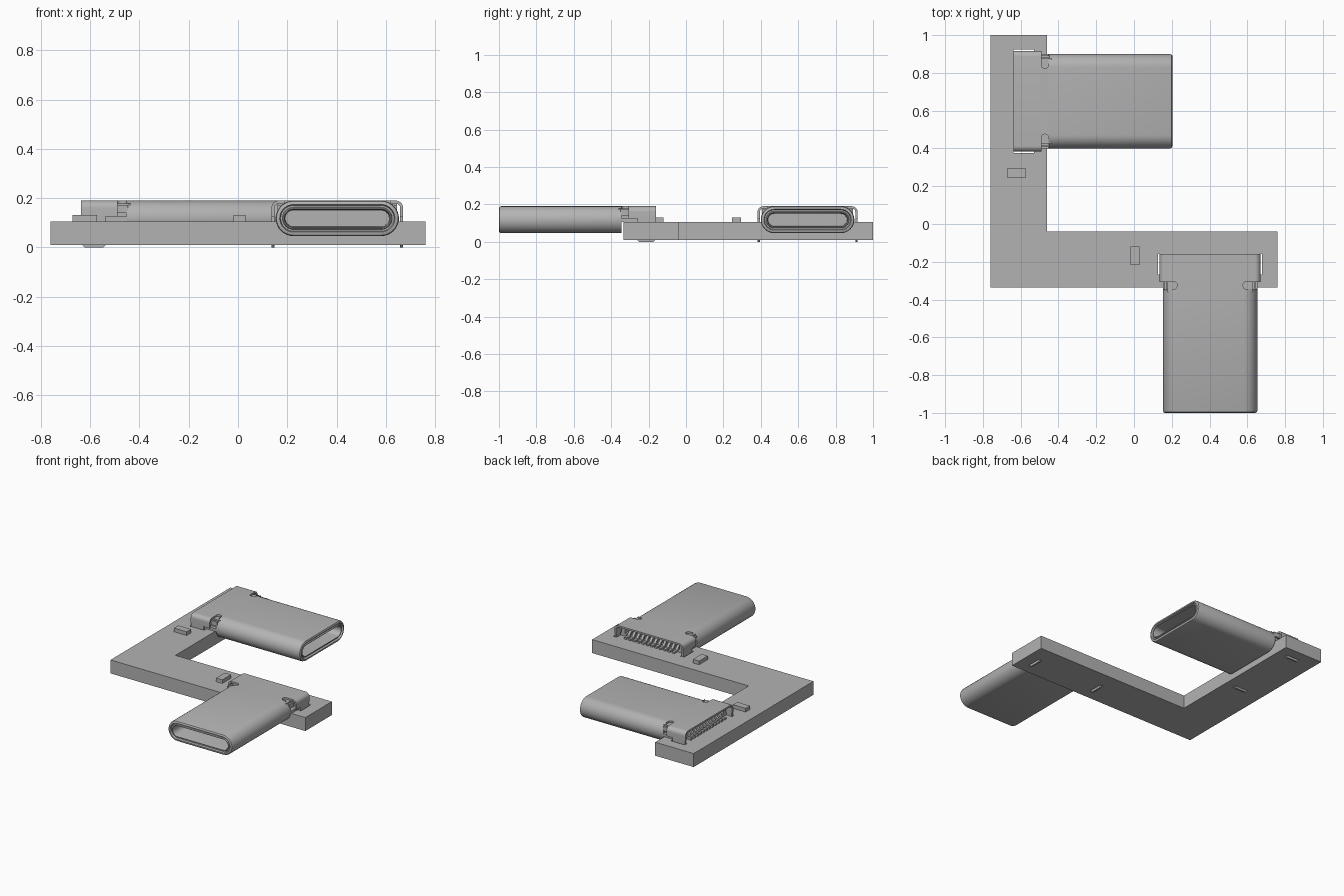
import bpy
import bmesh
from math import sin, cos, pi
from mathutils import Matrix, Vector

if "Cube" in bpy.data.objects:
    bpy.data.objects.remove(bpy.data.objects["Cube"])

GREY = (0.45, 0.45, 0.45, 1)
grey = bpy.data.materials.new("plain_grey")
grey.use_nodes = True
grey.diffuse_color = GREY
grey.node_tree.nodes["Principled BSDF"].inputs["Base Color"].default_value = GREY


def finish(name, bm, matrix=Matrix(), smooth=False):
    bmesh.ops.recalc_face_normals(bm, faces=bm.faces)
    bm.transform(matrix)
    mesh = bpy.data.meshes.new(name)
    bm.to_mesh(mesh)
    bm.free()
    mesh.materials.append(grey)
    obj = bpy.data.objects.new(name, mesh)
    bpy.context.collection.objects.link(obj)
    if smooth:
        bpy.ops.object.select_all(action="DESELECT")
        obj.select_set(True)
        bpy.context.view_layer.objects.active = obj
        bpy.ops.object.shade_smooth_by_angle(angle=0.6)
    return obj


def add_box(bm, lo, hi):
    lo, hi = Vector(lo), Vector(hi)
    m = Matrix.Translation((lo + hi) / 2) @ Matrix.Diagonal((*(hi - lo), 1))
    bmesh.ops.create_cube(bm, size=1, matrix=m)


def add_prism(bm, points, step):
    # Extrude a closed polygon along a step vector
    face = bm.faces.new([bm.verts.new(p) for p in points])
    new = bmesh.ops.extrude_face_region(bm, geom=[face])["geom"]
    bmesh.ops.translate(bm, vec=step, verts=[v for v in new if isinstance(v, bmesh.types.BMVert)])


def stadium(half, radius, y, z, n=16):
    # Rounded slot outline facing along y
    pts = []
    for side in (1, -1):
        for i in range(n + 1):
            a = -pi / 2 + pi * i / n
            pts.append((side * (half - radius + radius * cos(a)), y, z + side * radius * sin(a)))
    return pts


def add_loft(bm, rings):
    loops = [[bm.verts.new(p) for p in ring] for ring in rings]
    for a, b in zip(loops, loops[1:]):
        for i in range(len(a)):
            j = (i + 1) % len(a)
            bm.faces.new((a[i], a[j], b[j], b[i]))
    bm.faces.new(loops[0])
    bm.faces.new(loops[-1])


def arc(cx, cy, r, start, end, n=8):
    return [(cx + r * cos(start + (end - start) * i / n),
             cy + r * sin(start + (end - start) * i / n)) for i in range(n + 1)]


# Board: L-shaped slab
bm = bmesh.new()
outline = [(-.76, -.335), (.76, -.335), (.76, -.04), (-.46, -.04), (-.46, 1), (-.76, 1)]
add_prism(bm, [(x, y, .01) for x, y in outline], (0, 0, .095))
board = finish("board", bm)

# Plugs are built with the tip at the origin, running back along y
placements = {
    "front": Matrix.Translation((.403, -1, 0)),
    "side": Matrix.Translation((.203, .65, 0)) @ Matrix.Rotation(pi / 2, 4, "Z"),
}
slots = bmesh.new()

for tag, place in placements.items():
    # Shell: rounded tube with a rolled rim, inner lip and blind opening
    bm = bmesh.new()
    sections = [(.655, .012), (.655, 0), (.012, 0), (.004, .003), (0, .010), (0, .016),
                (.012, .020), (.012, .027), (.004, .030), (.004, .034), (.02, .038), (.42, .040)]
    add_loft(bm, [stadium(.25 - d, .072 - d, y, .118) for y, d in sections])
    finish(tag + "_shell", bm, place, True)

    # Top plate joining shell and bracket, with round-ended notches
    bm = bmesh.new()
    right = [(.215, .654), (.195, .654)] + arc(.195, .675, .021, -pi / 2, -3 * pi / 2) + [(.215, .696)]
    plate = [(x, y, .178) for x, y in right]
    plate += [(-x, y, z) for x, y, z in reversed(plate)]
    add_prism(bm, plate, (0, 0, .012))
    finish(tag + "_top_plate", bm, place)

    # Housing: insulating block seen inside the notches and bracket
    bm = bmesh.new()
    add_box(bm, (-.225, .64, .106), (.225, .76, .178))
    for s in (-1, 1):
        add_box(bm, (s * .225 - .025, .655, .106), (s * .225 + .025, .80, .125))
        add_box(bm, (s * .237 - .006, .65, .14), (s * .237 + .006, .70, .172))
        add_box(bm, (s * .228 - .014, .75, .106), (s * .228 + .014, .80, .178))
    finish(tag + "_housing", bm, place)

    # Bracket: folded sheet with rounded shoulders
    bm = bmesh.new()
    outer = [(.267, .125)] + arc(.237, .16, .03, 0, pi / 2)
    inner = arc(.237, .16, .018, pi / 2, 0) + [(.255, .125)]
    section = [(-x, z) for x, z in outer] + outer[::-1] + inner[::-1] + [(-x, z) for x, z in inner]
    add_prism(bm, [(x, .693, z) for x, z in section], (0, .147, 0))
    finish(tag + "_bracket", bm, place, True)

    # Legs pass through slots in the board
    bm = bmesh.new()
    for s in (-1, 1):
        leg = [(.75, 0), (.825, 0), (.836, .011), (.836, .125), (.74, .125), (.74, .01)]
        add_prism(bm, [(s * .261 - .006, y, z) for y, z in leg], (.012, 0, 0))
        cut = bmesh.new()
        add_box(cut, (s * .262 - .013, .732, -.02), (s * .262 + .013, .842, .13))
        cut.transform(place)
        temp = bpy.data.meshes.new("slot")
        cut.to_mesh(temp)
        cut.free()
        slots.from_mesh(temp)
        bpy.data.meshes.remove(temp)
    finish(tag + "_legs", bm, place)

    # Contact pins bend down to the board behind the housing
    bm = bmesh.new()
    side = [(.75, .145), (.775, .145), (.80, .117), (.835, .117),
            (.835, .105), (.792, .105), (.768, .133), (.75, .133)]
    for i in range(12):
        x = (i - 5.5) * .034
        add_prism(bm, [(x - .009, y, z) for y, z in side], (.018, 0, 0))
    finish(tag + "_pins", bm, place)

# Cut the leg slots out of the board
cutter = finish("slot_cutter", slots)
cutter.hide_render = True
mod = board.modifiers.new("slots", "BOOLEAN")
mod.operation = "DIFFERENCE"
mod.solver = "EXACT"
mod.object = cutter
bpy.context.view_layer.objects.active = board
bpy.ops.object.modifier_apply(modifier=mod.name)
bpy.data.objects.remove(cutter)

# Small chips on the board
for name, lo, hi in (("front_chip", (-.018, -.217), (.03, -.12)),
                     ("side_chip", (-.672, .247), (-.573, .295))):
    bm = bmesh.new()
    add_box(bm, (*lo, .104), (*hi, .131))
    finish(name, bm)
